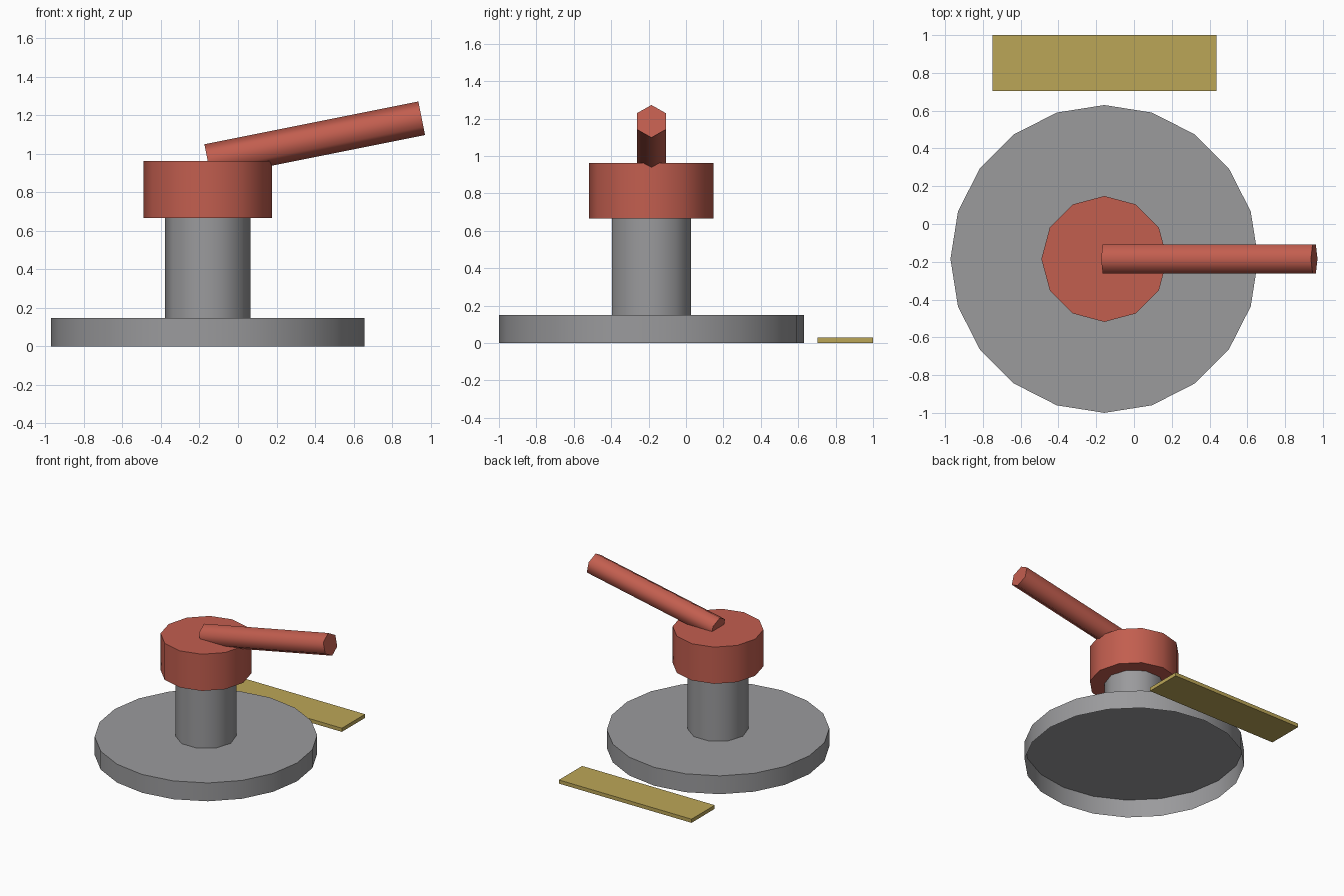
import bpy, math
from mathutils import Vector

if "Cube" in bpy.data.objects:
    bpy.data.objects.remove(bpy.data.objects["Cube"])

S = 0.7407                    # overall scale
CX, CY = -0.157, -0.185       # pedestal axis


def material(name, rgb):
    m = bpy.data.materials.new(name)
    m.diffuse_color = (*rgb, 1)
    m.use_nodes = True
    m.node_tree.nodes["Principled BSDF"].inputs["Base Color"].default_value = m.diffuse_color
    return m


grey = material("steel grey", (0.325, 0.325, 0.335))
red = material("brick red", (0.54, 0.112, 0.078))
olive = material("olive brass", (0.50, 0.38, 0.097))


def add_object(name, verts, faces, mat):
    mesh = bpy.data.meshes.new(name)
    mesh.from_pydata(verts, [], faces)
    mesh.materials.append(mat)
    mesh.update()
    ob = bpy.data.objects.new(name, mesh)
    bpy.context.collection.objects.link(ob)
    return ob


def prism(name, start, end, radius, sides, mat, first_dir=(1, 0, 0),
          start_cap=True):
    """Regular prism between two points, round sides smooth, caps flat."""
    start, end = Vector(start), Vector(end)
    axis = (end - start).normalized()
    u = Vector(first_dir)
    u = (u - axis * u.dot(axis)).normalized()
    v = axis.cross(u)
    ring = [radius * (math.cos(a) * u + math.sin(a) * v)
            for a in (2 * math.pi * i / sides for i in range(sides))]
    verts = [start + r for r in ring] + [end + r for r in ring]
    faces = [(i, (i + 1) % sides, sides + (i + 1) % sides, sides + i)
             for i in range(sides)]
    faces.append(tuple(range(sides, 2 * sides)))
    if start_cap:
        faces.append(tuple(reversed(range(sides))))
    ob = add_object(name, verts, faces, mat)
    for p in ob.data.polygons:
        p.use_smooth = p.index < sides
    return ob


def at(x, z):
    return (CX + x * S, CY, z * S)


# pedestal stack: base (hollow underneath), column, head
prism("base_disc", at(0, 0), at(0, 0.2), 1.1 * S, 20, grey, start_cap=False)
prism("column", at(0, 0.2), at(0, 0.9), 0.3 * S, 10, grey)
prism("head", at(0, 0.9), at(0, 1.3), 0.45 * S, 12, red)

# hexagonal lever rising out of the head, ridge upward
prism("lever", at(0, 1.3), at(1.5, 1.6), 0.12 * S, 6, red, (0, 0, 1))

# thin plate on the ground behind the base
hx, hy, h = 0.8 * S, 0.2 * S, 0.04 * S
py = CY + 1.4 * S
verts = [(CX + sx * hx, py + sy * hy, z) for z in (0, h)
         for sx, sy in ((-1, -1), (1, -1), (1, 1), (-1, 1))]
faces = [(3, 2, 1, 0), (4, 5, 6, 7)] + [
    (i, (i + 1) % 4, 4 + (i + 1) % 4, 4 + i) for i in range(4)]
add_object("ground_plate", verts, faces, olive)
